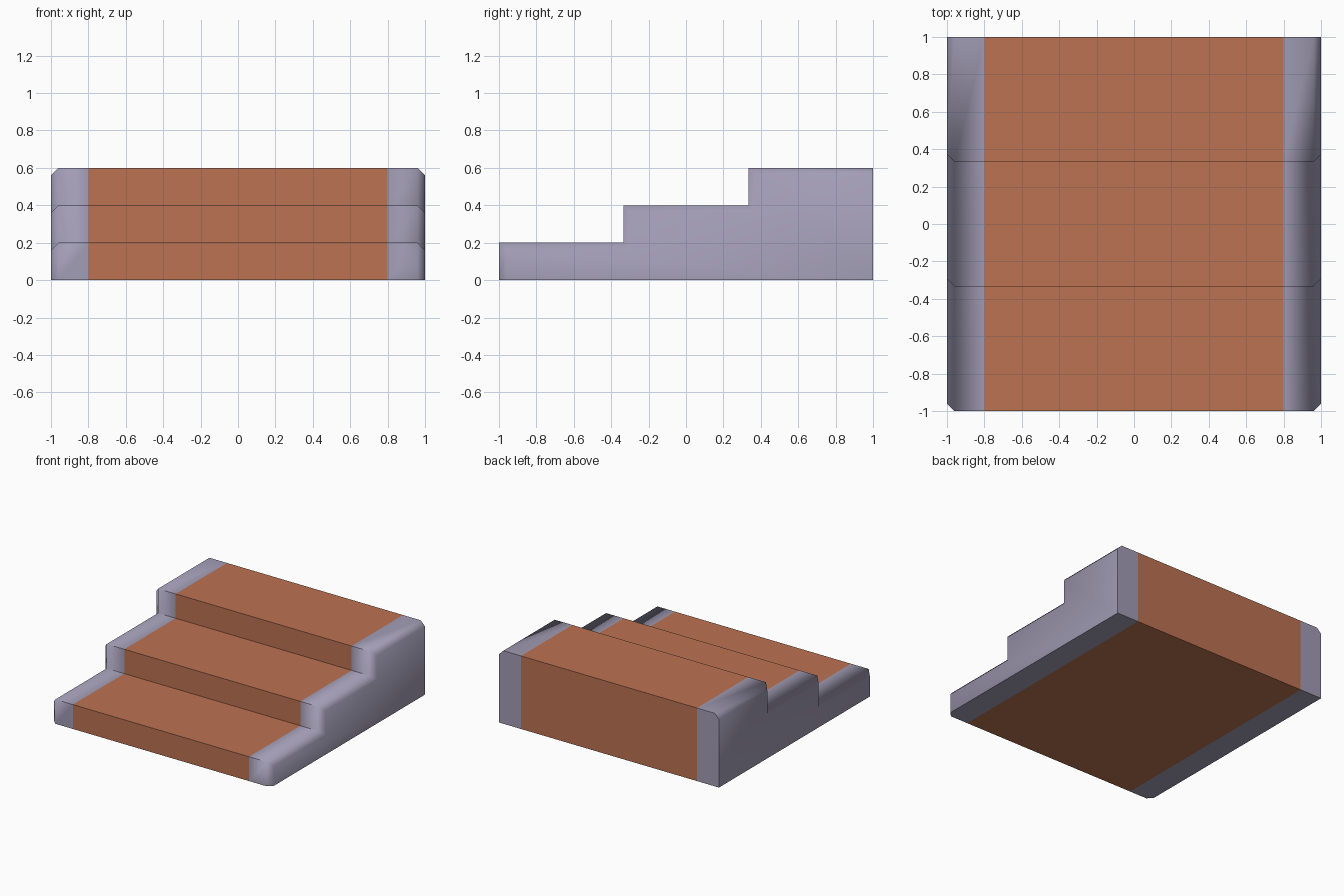
import bpy, bmesh, math

if "Cube" in bpy.data.objects:
    bpy.data.objects.remove(bpy.data.objects["Cube"])


def material(name, rgb):
    m = bpy.data.materials.new(name)
    m.diffuse_color = (*rgb, 1)
    m.use_nodes = True
    m.node_tree.nodes["Principled BSDF"].inputs["Base Color"].default_value = m.diffuse_color
    return m


terracotta = material("terracotta", (0.50, 0.17, 0.085))
stone = material("grey lavender stone", (0.36, 0.335, 0.46))


def profile(c):
    # three-step outline in (y, z), pulled in by c on treads and risers only
    pts = [(-1 + c, 0)]
    for i in range(3):
        y, z = -1 + i * 2 / 3 + c, 0.2 * (i + 1) - c
        if i:
            pts.append((y, z - 0.2))
        pts.append((y, z))
    return pts + [(1, 0.6 - c), (1, 0)]


# stairs: outline lofted across x, with chamfered outer edges
stations = [(-1, 0.04), (-0.96, 0), (-0.8, 0), (0.8, 0), (0.96, 0), (1, 0.04)]
bm = bmesh.new()
rings = [[bm.verts.new((x, y, z)) for y, z in profile(c)] for x, c in stations]
for a, b in zip(rings, rings[1:]):
    for j in range(len(a)):
        k = (j + 1) % len(a)
        bm.faces.new((a[j], a[k], b[k], b[j]))
bm.faces.new(rings[0])
bm.faces.new(rings[-1])
bmesh.ops.recalc_face_normals(bm, faces=bm.faces[:])

# middle runner is terracotta, both side bands are stone
for f in bm.faces:
    f.material_index = 0 if abs(f.calc_center_median().x) < 0.5 and abs(f.normal.x) < 0.5 else 1

mesh = bpy.data.meshes.new("stairs")
bm.to_mesh(mesh)
bm.free()
mesh.materials.append(terracotta)
mesh.materials.append(stone)
stairs = bpy.data.objects.new("stairs", mesh)
bpy.context.collection.objects.link(stairs)
bpy.context.view_layer.objects.active = stairs
stairs.select_set(True)
bpy.ops.object.shade_smooth_by_angle(angle=math.radians(65))
